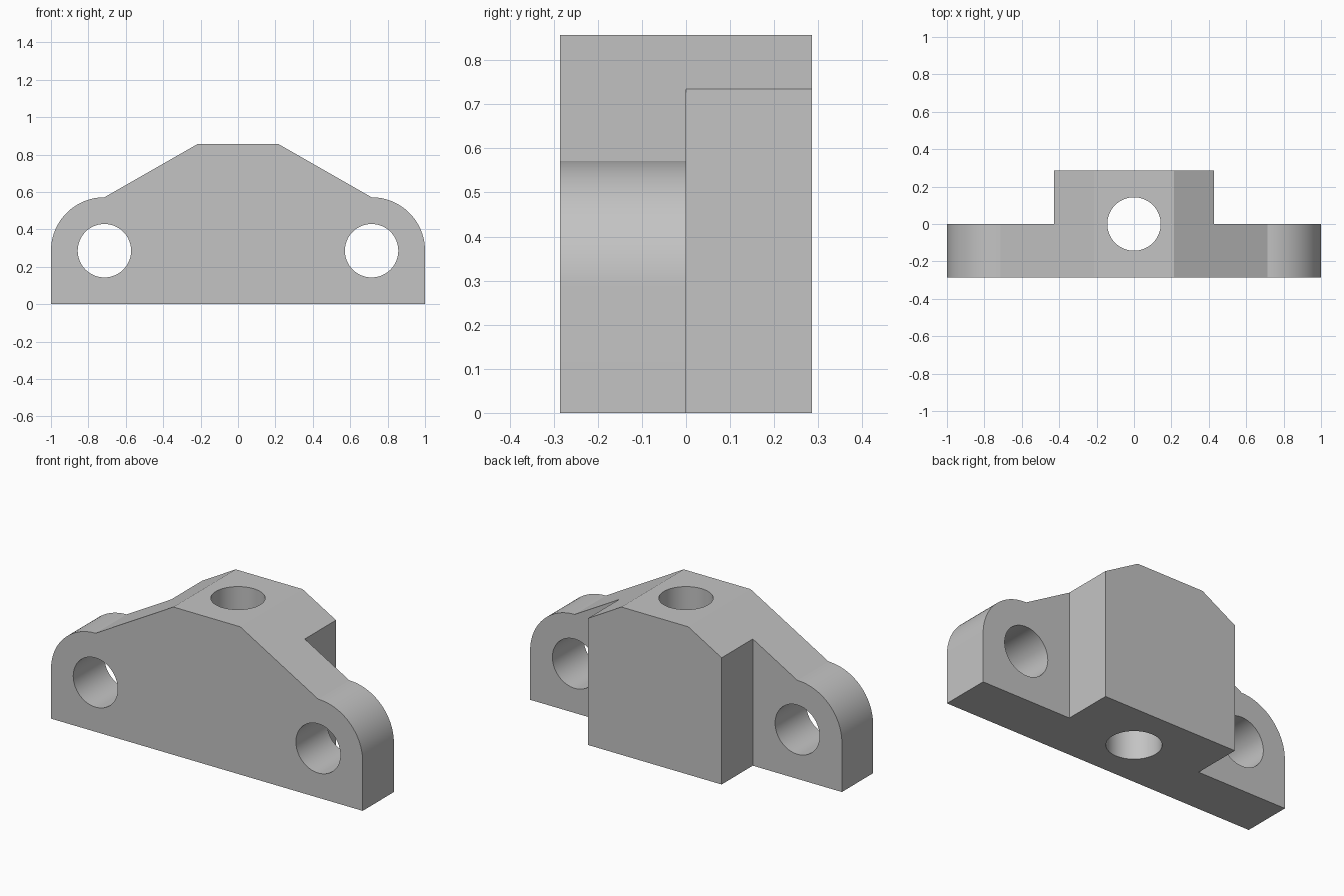
import bpy, bmesh, math
from mathutils import Matrix

cube = bpy.data.objects.get("Cube")
if cube:
    bpy.data.objects.remove(cube, do_unlink=True)

U = 1 / 7            # design module: every size is a multiple of it
SEGMENTS = 64

grey = bpy.data.materials.new("light grey")
grey.use_nodes = True
colour = (0.55, 0.55, 0.55, 1)
grey.diffuse_color = colour
grey.node_tree.nodes["Principled BSDF"].inputs["Base Color"].default_value = colour


def add_object(name, bm):
    bmesh.ops.recalc_face_normals(bm, faces=bm.faces)
    mesh = bpy.data.meshes.new(name)
    bm.to_mesh(mesh)
    bm.free()
    mesh.materials.append(grey)
    obj = bpy.data.objects.new(name, mesh)
    bpy.context.collection.objects.link(obj)
    return obj


def cylinder_cutter(name, location, axis, length):
    bm = bmesh.new()
    turn = Matrix.Rotation(math.pi / 2, 4, "X") if axis == "Y" else Matrix()
    bmesh.ops.create_cone(bm, cap_ends=True, segments=SEGMENTS, radius1=U, radius2=U,
                          depth=length, matrix=Matrix.Translation(location) @ turn)
    return add_object(name, bm)


def box_cutter(name, low, high):
    bm = bmesh.new()
    centre = [(a + b) / 2 for a, b in zip(low, high)]
    size = [b - a for a, b in zip(low, high)]
    bmesh.ops.create_cube(bm, size=1, matrix=Matrix.Translation(centre) @ Matrix.Diagonal((*size, 1)))
    return add_object(name, bm)


# Body: mirrored profile with rounded shoulders, extruded front to back
half = [(7 * U, 0)]
for i in range(25):
    a = math.pi / 2 * i / 24
    half.append(((5 + 2 * math.cos(a)) * U, (2 + 2 * math.sin(a)) * U))
half.append((1.5 * U, 6 * U))
outline = half + [(-x, z) for x, z in reversed(half)]
bm = bmesh.new()
front = bm.faces.new([bm.verts.new((x, -2 * U, z)) for x, z in outline])
back = bmesh.ops.extrude_face_region(bm, geom=[front])["geom"]
bmesh.ops.translate(bm, vec=(0, 4 * U, 0), verts=[g for g in back if isinstance(g, bmesh.types.BMVert)])
body = add_object("bracket_body", bm)

# Cutters: rear corner notches, two mounting holes, one vertical bore
cutters = [cylinder_cutter("vertical_bore", (0, 0, 3 * U), "Z", 10 * U)]
for side, s in (("left", 1), ("right", -1)):
    x1, x2 = sorted((s * 3 * U, s * 8 * U))
    cutters.append(box_cutter(side + "_notch", (x1, 0, -U), (x2, 3 * U, 7 * U)))
    cutters.append(cylinder_cutter(side + "_mounting_hole", (s * 5 * U, -U, 2 * U), "Y", 4 * U))
for c in cutters:
    mod = body.modifiers.new(c.name, "BOOLEAN")
    mod.object = c
    mod.operation = "DIFFERENCE"
    mod.solver = "EXACT"

# Bake the cuts and discard the cutters
bpy.context.view_layer.update()
result = bpy.data.meshes.new_from_object(body.evaluated_get(bpy.context.evaluated_depsgraph_get()))
body.modifiers.clear()
body.data = result
for c in cutters:
    bpy.data.objects.remove(c, do_unlink=True)
result.materials.clear()
result.materials.append(grey)
for p in result.polygons:
    p.material_index = 0

# Smooth the curved walls, keep the edges crisp
bpy.ops.object.select_all(action="DESELECT")
body.select_set(True)
bpy.context.view_layer.objects.active = body
bpy.ops.object.shade_smooth_by_angle(angle=math.radians(25))
